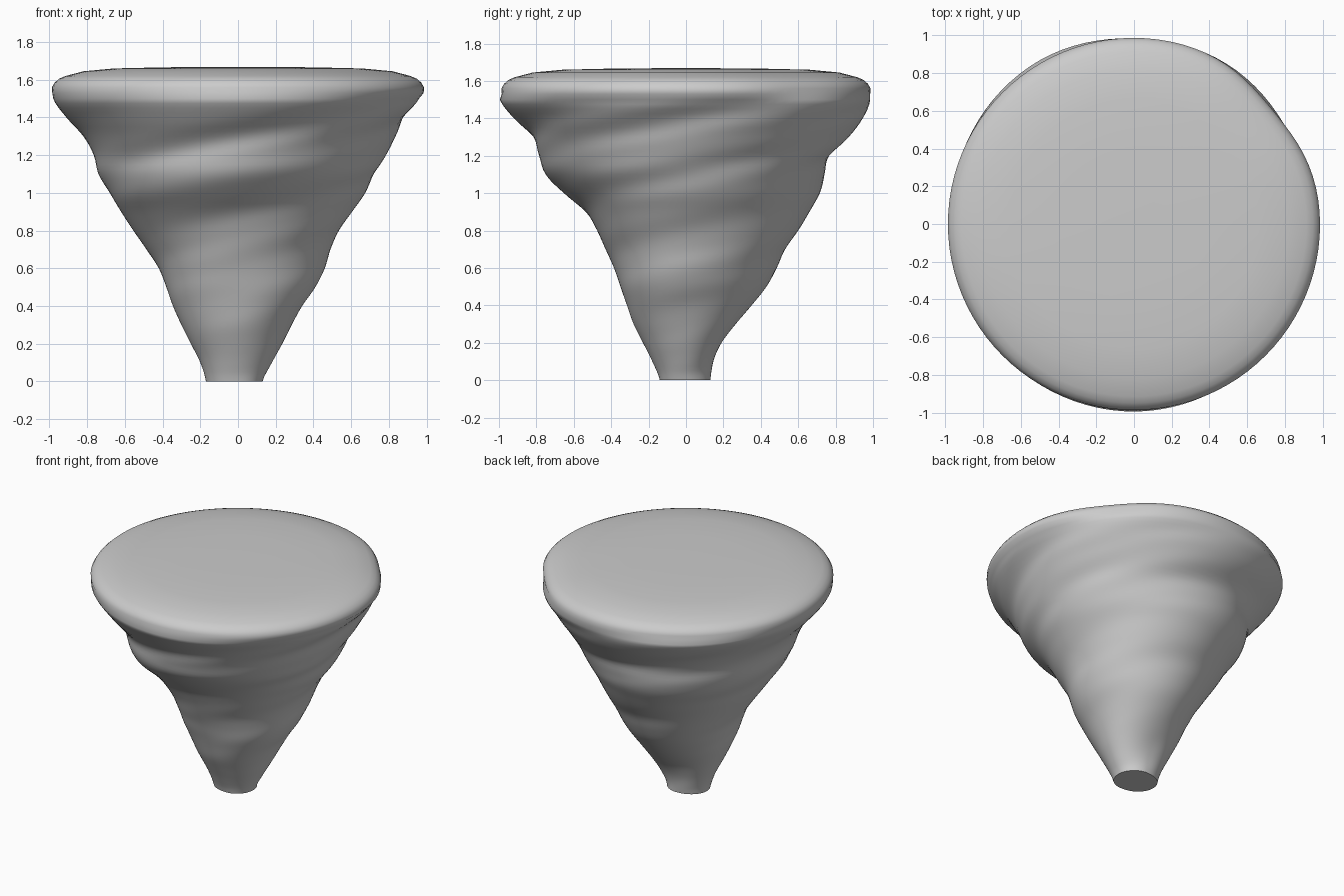
import bpy, bmesh, math

if "Cube" in bpy.data.objects:
    bpy.data.objects.remove(bpy.data.objects["Cube"])

# Side profiles: radius at z = 0, 0.1 ... 1.5, going counter-clockwise from -x
PROFILES = [
    [.17, .20, .25, .30, .345, .38, .42, .485, .555, .62, .68, .74, .765, .82, .91, .98],    # -x
    [.14, .18, .23, .28, .315, .35, .385, .43, .475, .535, .65, .75, .785, .815, .92, .995],  # -y
    [.13, .18, .235, .285, .34, .41, .46, .49, .535, .605, .675, .72, .785, .835, .875, .96], # +x
    [.13, .145, .19, .265, .35, .43, .485, .53, .60, .66, .715, .74, .765, .87, .945, .985],  # +y
]
MEAN = [sum(c) / 4 for c in zip(*PROFILES)]
RIPPLES = [[a - m for a, m in zip(p, MEAN)] for p in PROFILES]
# Rounded rim and nearly flat top: (z, radius)
RIM = [(1.53, .985), (1.56, .987), (1.585, .972), (1.605, .95), (1.62, .915),
       (1.645, .82), (1.66, .66), (1.666, .4), (1.668, .15)]
SEGMENTS, RINGS = 96, 60


def sample(values, z):
    """Smooth cubic lookup in a 0.1-spaced table."""
    t = max(0.0, min(z * 10, len(values) - 1.001))
    i = int(t)
    u = t - i
    a, b, c, d = (values[max(0, min(j, len(values) - 1))] for j in range(i - 1, i + 3))
    return b + .5 * u * (c - a + u * (2*a - 5*b + 4*c - d + u * (3*(b - c) + d - a)))


def ripple(z, turn):
    """Slide neighbouring side ripples along a rising helix and blend them."""
    q = turn * 4
    k, u = int(q) % 4, q - int(q)
    rise = .08 + .12 * min(z, 1.5)
    w = u * u * (3 - 2 * u)
    return (1 - w) * sample(RIPPLES[k], z - rise * u) + w * sample(RIPPLES[(k + 1) % 4], z + rise * (1 - u))


# Twisting funnel body, rim and caps
bm = bmesh.new()
levels = [(1.5 * i / RINGS, None) for i in range(RINGS + 1)] + RIM
rings = []
for z, rim_radius in levels:
    ring = []
    for s in range(SEGMENTS):
        turn = s / SEGMENTS
        ang = math.pi + turn * math.tau
        if rim_radius is None:
            r = sample(MEAN, z) + ripple(z, turn)
        else:
            dent = math.exp(-((turn - .61) / .05) ** 2)
            r = rim_radius * (1 - .035 * dent)
        ring.append(bm.verts.new((r * math.cos(ang), r * math.sin(ang), z)))
    rings.append(ring)
for lo, hi in zip(rings, rings[1:]):
    for s in range(SEGMENTS):
        n = (s + 1) % SEGMENTS
        bm.faces.new((lo[s], lo[n], hi[n], hi[s]))
bm.faces.new(rings[0][::-1])
bm.faces.new(rings[-1])
bmesh.ops.recalc_face_normals(bm, faces=bm.faces)

mesh = bpy.data.meshes.new("whirlwind_funnel")
bm.to_mesh(mesh)
bm.free()
funnel = bpy.data.objects.new("whirlwind_funnel", mesh)
bpy.context.collection.objects.link(funnel)
bpy.context.view_layer.objects.active = funnel
funnel.select_set(True)
bpy.ops.object.shade_smooth_by_angle(angle=math.radians(50))
